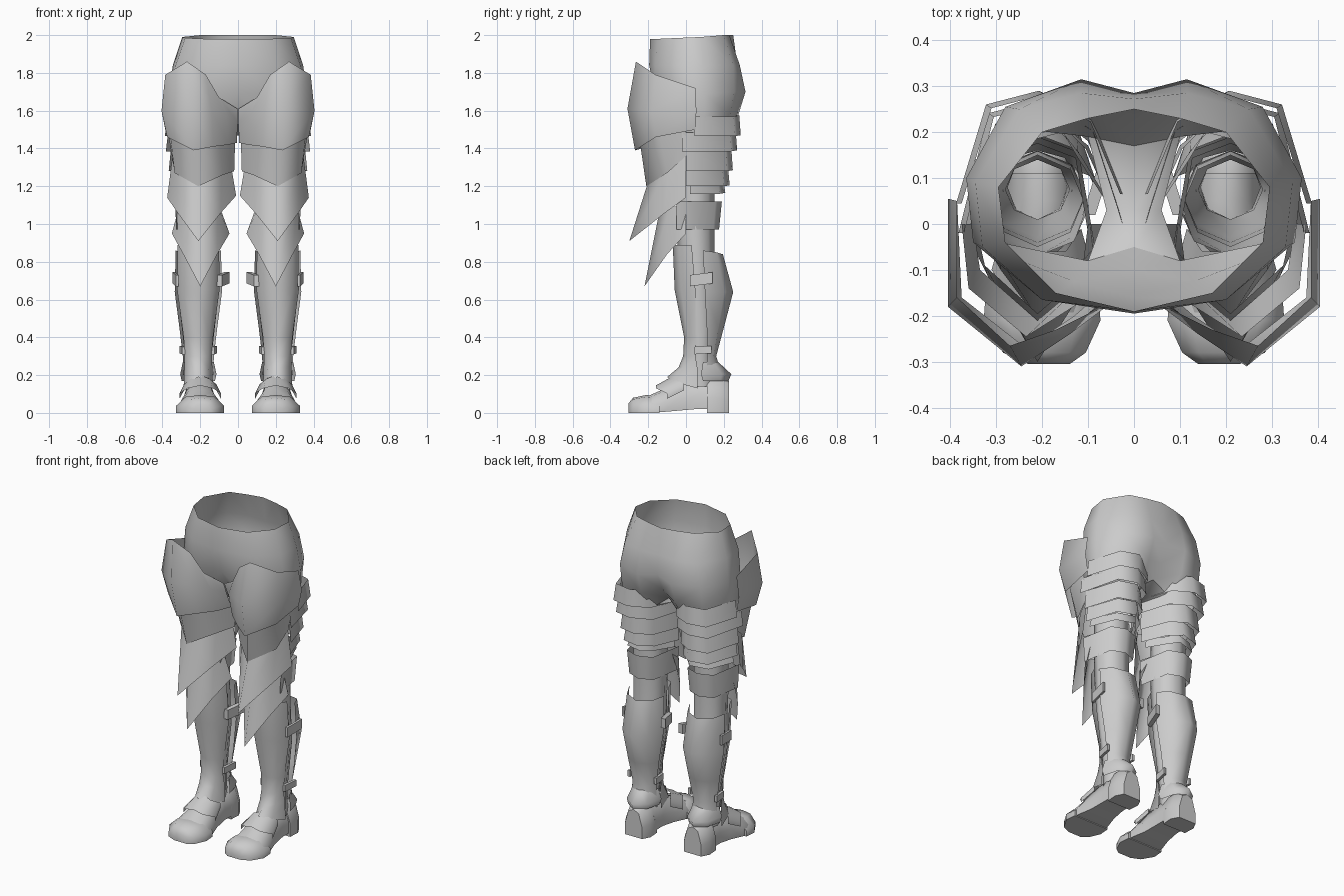
import bpy, bmesh, math
from mathutils import Vector

mat = bpy.data.materials.new("steel grey")
mat.diffuse_color = (0.6, 0.6, 0.6, 1)


def shell(name, rows, closed=False, caps=False, axis=(0.2, 0.06)):
    """Skin rows of points into a sheet or tube, mirrored to both legs."""
    bm = bmesh.new()
    vs = [[bm.verts.new(p) for p in r] for r in rows]
    n = len(rows[0])
    for a, b in zip(vs, vs[1:]):
        for i in range(n if closed else n - 1):
            j = (i + 1) % n
            bm.faces.new((a[i], a[j], b[j], b[i]))
    if caps:
        bm.faces.new(vs[0])
        bm.faces.new(vs[-1])
        bmesh.ops.recalc_face_normals(bm, faces=bm.faces)
    else:
        # turn the sheet so it faces away from the limb
        bm.normal_update()
        s = 0
        for f in bm.faces:
            c = f.calc_center_median()
            s += f.calc_area() * f.normal.dot(Vector((c.x - axis[0], c.y - axis[1], 0)))
        if s < 0:
            bmesh.ops.reverse_faces(bm, faces=bm.faces)
    me = bpy.data.meshes.new(name)
    bm.to_mesh(me)
    bm.free()
    me.materials.append(mat)
    ob = bpy.data.objects.new(name, me)
    bpy.context.collection.objects.link(ob)
    m = ob.modifiers.new("mirror", 'MIRROR')
    m.merge_threshold = 0.002
    ob["crease"] = 55 if caps else 130
    return ob


def half(z, w, ye, yf, cx=0.21, dz=0.0, k=0.68):
    """Half ring from the outer edge round to the inner edge; dz shifts the middle."""
    ym = ye + k * (yf - ye)
    return [(cx + w, ye, z), (cx + 0.72 * w, ym, z + dz / 2), (cx, yf, z + dz),
            (cx - 0.72 * w, ym, z + dz / 2), (cx - w, ye, z)]


def ring(z, w, yf, yb):
    ye = (yf + yb) / 2
    return half(z, w, ye, yf) + half(z, w, ye, yb)[-2:0:-1]


# Hips, open at the waist and at both thighs
shell("hips", [
    [(0, -.19, 1.98), (.17, -.15, 1.98), (.28, -.04, 1.985), (.295, .08, 1.99),
     (.2, .2, 2), (.1, .23, 2), (0, .25, 2)],
    [(0, -.195, 1.84), (.2, -.165, 1.84), (.33, -.05, 1.84), (.345, .09, 1.84),
     (.25, .25, 1.84), (.115, .285, 1.84), (0, .272, 1.84)],
    [(0, -.16, 1.69), (.18, -.165, 1.69), (.35, -.04, 1.69), (.365, .1, 1.69),
     (.28, .255, 1.7), (.115, .315, 1.7), (0, .285, 1.72)],
    [(0, -.1, 1.6), (.13, -.125, 1.57), (.35, -.04, 1.57), (.36, .1, 1.57),
     (.28, .235, 1.57), (.12, .275, 1.57), (0, .235, 1.61)],
    [(0, -.05, 1.53), (.1, -.08, 1.48), (.34, -.03, 1.47), (.35, .1, 1.47),
     (.27, .21, 1.45), (.1, .19, 1.45), (0, .17, 1.53)],
], axis=(.1, .05))
shell("crotch", [
    [(0, -.05, 1.53), (0, .03, 1.47), (0, .17, 1.53)],
    [(.1, -.08, 1.48), (.06, .03, 1.44), (.1, .19, 1.45)]])

# Front thigh, knee and spiked plates, overlapping downwards
shell("front_thigh_plate", [
    [(.385, .05, 1.72), (.385, -.16, 1.79), (.27, -.265, 1.86), (.17, -.23, 1.79),
     (.1, -.195, 1.67), (.003, -.14, 1.61)],
    [(.405, .055, 1.6), (.405, -.18, 1.6), (.245, -.31, 1.61), (.14, -.24, 1.6),
     (.06, -.18, 1.57), (.003, -.11, 1.54)],
    [(.385, .05, 1.5), (.375, -.16, 1.46), (.235, -.27, 1.39), (.13, -.2, 1.41),
     (.05, -.13, 1.42), (.005, -.06, 1.43)]])
shell("lower_thigh_plate", [
    [(.375, 0, 1.51), (.36, -.14, 1.48), (.235, -.245, 1.44), (.1, -.16, 1.45), (.015, -.02, 1.45)],
    [(.35, 0, 1.36), (.335, -.1, 1.27), (.21, -.21, 1.2), (.08, -.1, 1.26), (.02, 0, 1.28)]])
shell("upper_knee_spike", [
    [(.345, 0, 1.37), (.325, -.09, 1.3), (.21, -.195, 1.24), (.09, -.09, 1.29), (.035, 0, 1.3)],
    [(.375, 0, 1.14), (.32, -.11, 1.06), (.21, -.3, .91), (.09, -.11, 1.06), (.01, 0, 1.15)]])
shell("lower_knee_spike", [
    [(.31, 0, 1.1), (.29, -.08, 1.09), (.2, -.14, 1.07), (.11, -.08, 1.09), (.1, 0, 1.1)],
    [(.35, 0, .95), (.29, -.1, .84), (.2, -.22, .67), (.11, -.1, .84), (.045, 0, .95)]])


# Back thigh bands: (top z, bottom z, inner x, outer x, front y, back y)
def band_row(z, xi, xo, yf, yb):
    return [(xo, yf, z), (xo - .065, yb - .03, z), (xo - .18, yb, z + .005),
            (xi + .065, yb - .06, z), (xi, yf + .02, z)]


for i, (z0, z1, xi, xo, yf, yb) in enumerate([
        (1.57, 1.465, .025, .375, .045, .287), (1.485, 1.385, .02, .37, -.02, .268),
        (1.4, 1.28, .03, .355, 0, .245), (1.295, 1.2, .035, .345, 0, .228),
        (1.215, 1.16, .05, .335, .02, .205)]):
    shell(f"back_thigh_band_{i + 1}", [band_row(z0, xi + .005, xo, yf, yb - .005),
                                       band_row(z1, xi, xo + .012, yf, yb + .003)])

# Inner leg and back knee guard
shell("inner_leg", [ring(1.24, .1, -.05, .15), ring(.96, .1, -.05, .15),
                    ring(.82, .1, -.04, .15), ring(.6, .104, -.03, .16),
                    ring(.3, .07, .01, .14), ring(.14, .065, .01, .15)], closed=True)
shell("back_knee_guard", [half(1.12, .125, -.05, .19, k=.86), half(.97, .115, -.05, .175, k=.86)])

# Greave, calf shell and ankle collar
shell("greave", [half(.89, .11, .03, -.07), half(.65, .112, .05, -.06),
                 half(.4, .078, .05, -.01), half(.3, .072, .05, -.015),
                 half(.24, .074, .06, -.04), half(.13, .078, .06, -.1, dz=.06)])
shell("calf_shell", [half(.86, .12, .09, .195, dz=-.02), half(.64, .125, .1, .25),
                     half(.45, .1, .11, .2), half(.3, .082, .11, .16),
                     half(.2, .08, .11, .19)])
shell("ankle_collar", [half(.27, .082, .09, .17), half(.205, .096, .08, .24),
                       half(.17, .088, .09, .225)])


# Foot sections across x: (y, half width, height, centre x)
def arch(y, w, h, cx=.2, lean=0.0, z=0.005):
    return [(cx + w, y, z), (cx + w, y, z + .4 * (h - z)), (cx + .6 * w, y + lean, .9 * h),
            (cx, y + lean, h), (cx - .6 * w, y + lean, .9 * h),
            (cx - w, y, z + .4 * (h - z)), (cx - w, y, z)]


shell("foot", [arch(-.27, .09, .06), arch(-.2, .115, .09), arch(-.12, .108, .125),
               arch(-.04, .085, .17, z=.012), arch(.05, .075, .19, z=.02),
               arch(.13, .075, .19, z=.02)], closed=True, caps=True)
shell("toe_cap", [arch(-.305, .045, .05, .185, z=0), arch(-.28, .09, .08, .195, z=0),
                  arch(-.21, .127, .095, z=0), arch(-.14, .122, .085, z=0)],
      closed=True, caps=True)
shell("instep_plate", [arch(-.1, .11, .145, lean=-.06, z=.075),
                       arch(-.01, .085, .2, lean=-.05, z=.12)], axis=(.2, .3))
shell("heel", [arch(.11, .08, .2, .205, z=0), arch(.18, .085, .2, .205, z=0),
               arch(.228, .06, .17, .205, z=0)], closed=True, caps=True)


# Buckle straps bridging greave and calf on both sides of each leg
def strap(name, x0, x1, y0, y1, z0, z1, t, tilt):
    rows = []
    for x, y, dz in ((x0, y0, 0), (x1, y1, tilt)):
        rows.append([(x - t, y, z0 + dz), (x + t, y, z0 + dz),
                     (x + t, y, z1 + dz), (x - t, y, z1 + dz)])
    shell(name, rows, closed=True, caps=True)


strap("upper_outer_strap", .322, .34, .02, .14, .67, .73, .007, .015)
strap("upper_inner_strap", .098, .06, .02, .14, .67, .73, .014, .015)
strap("lower_outer_strap", .288, .302, .045, .135, .31, .35, .008, .005)
strap("lower_inner_strap", .132, .118, .045, .135, .31, .35, .008, .005)

# Smooth plates, crisper solid parts
for angle in (55, 130):
    bpy.ops.object.select_all(action='DESELECT')
    for ob in bpy.context.scene.objects:
        if ob["crease"] == angle:
            ob.select_set(True)
            bpy.context.view_layer.objects.active = ob
    bpy.ops.object.shade_smooth_by_angle(angle=math.radians(angle))
